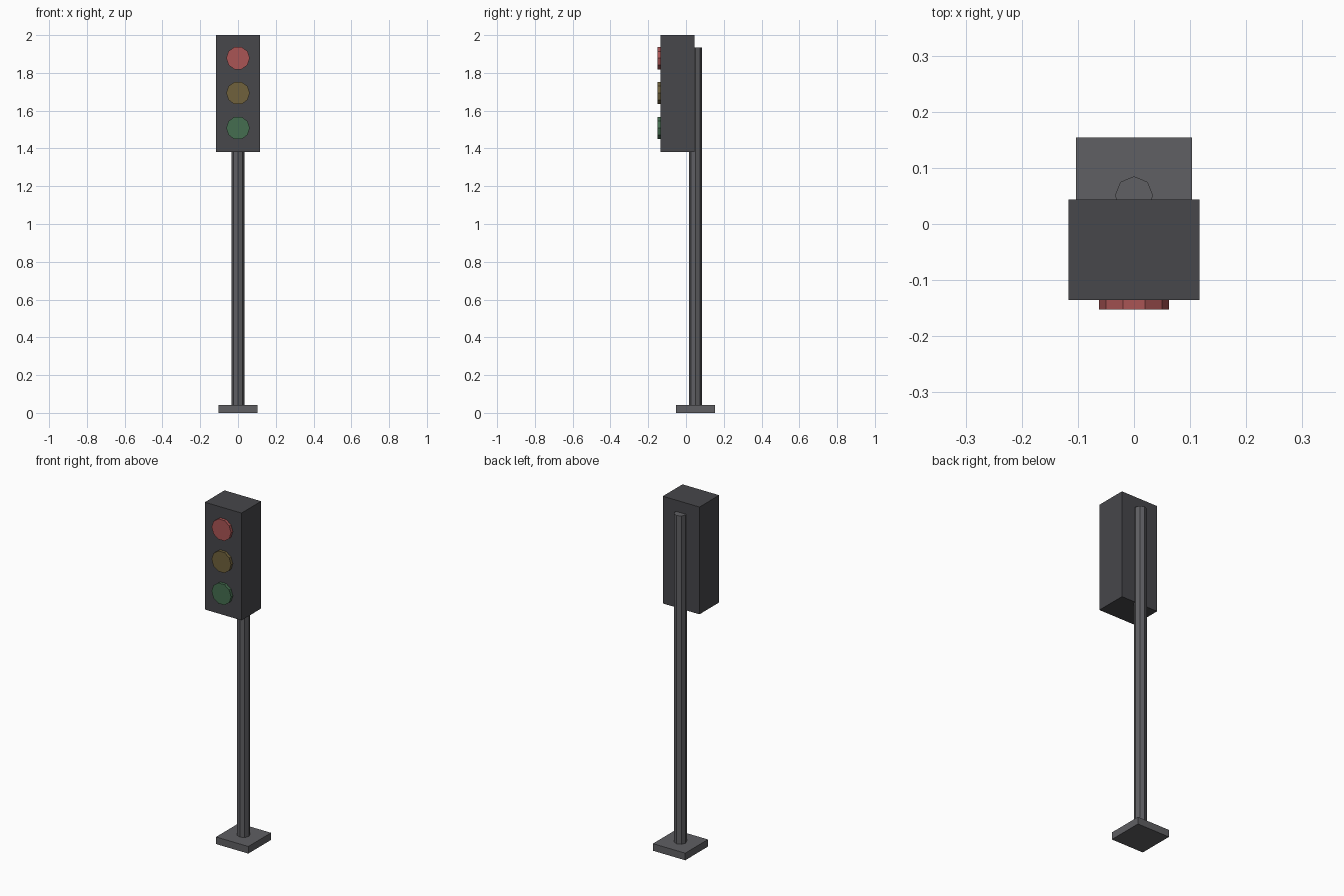
import bpy
import bmesh
from math import radians
from mathutils import Matrix

if "Cube" in bpy.data.objects:
    bpy.data.objects.remove(bpy.data.objects["Cube"])


def material(name, rgb):
    mat = bpy.data.materials.new(name)
    mat.diffuse_color = (*rgb, 1)
    mat.use_nodes = True
    mat.node_tree.nodes["Principled BSDF"].inputs["Base Color"].default_value = mat.diffuse_color
    return mat


def finish(name, bm, mat):
    mesh = bpy.data.meshes.new(name)
    bm.to_mesh(mesh)
    bm.free()
    mesh.materials.append(mat)
    obj = bpy.data.objects.new(name, mesh)
    bpy.context.collection.objects.link(obj)
    return obj


def box(name, lo, hi, mat):
    bm = bmesh.new()
    size = [b - a for a, b in zip(lo, hi)]
    mid = [(a + b) / 2 for a, b in zip(lo, hi)]
    bmesh.ops.create_cube(bm, size=1, matrix=Matrix.Translation(mid) @ Matrix.Diagonal((*size, 1)))
    return finish(name, bm, mat)


def prism(name, sides, radius, depth, centre, mat, rot=Matrix.Identity(4)):
    # rotated so that one corner lies exactly on the local x axis
    bm = bmesh.new()
    bmesh.ops.create_cone(bm, cap_ends=True, segments=sides, radius1=radius, radius2=radius, depth=depth)
    v = max(bm.verts, key=lambda p: p.co.x).co
    spin = Matrix.Rotation(-v.xy.angle_signed((1, 0)) if abs(v.y) > 1e-5 else 0, 4, 'Z')
    if abs((spin @ v).y) > 1e-5:
        spin = spin.inverted()
    bm.transform(Matrix.Translation(centre) @ rot @ spin)
    return finish(name, bm, mat)


metal = material("pole_grey", (0.115, 0.115, 0.125))
dark = material("housing_grey", (0.063, 0.063, 0.07))

# Base plate and octagonal pole
box("base_plate", (-0.103, -0.053, 0), (0.103, 0.154, 0.041), metal)
prism("pole", 8, 0.034, 1.895, (0, 0.051, 0.9875), metal)

# Signal housing
box("signal_housing", (-0.117, -0.135, 1.381), (0.117, 0.044, 2.0), dark)

# Three ten-sided lamps on the front
lamps = [("red_lamp", 1.878, (0.40, 0.09, 0.09)),
         ("amber_lamp", 1.693, (0.16, 0.12, 0.045)),
         ("green_lamp", 1.508, (0.06, 0.155, 0.08))]
for name, z, rgb in lamps:
    prism(name, 10, 0.062, 0.019, (0, -0.1425, z), material(name, rgb),
          Matrix.Rotation(radians(90), 4, 'X'))
